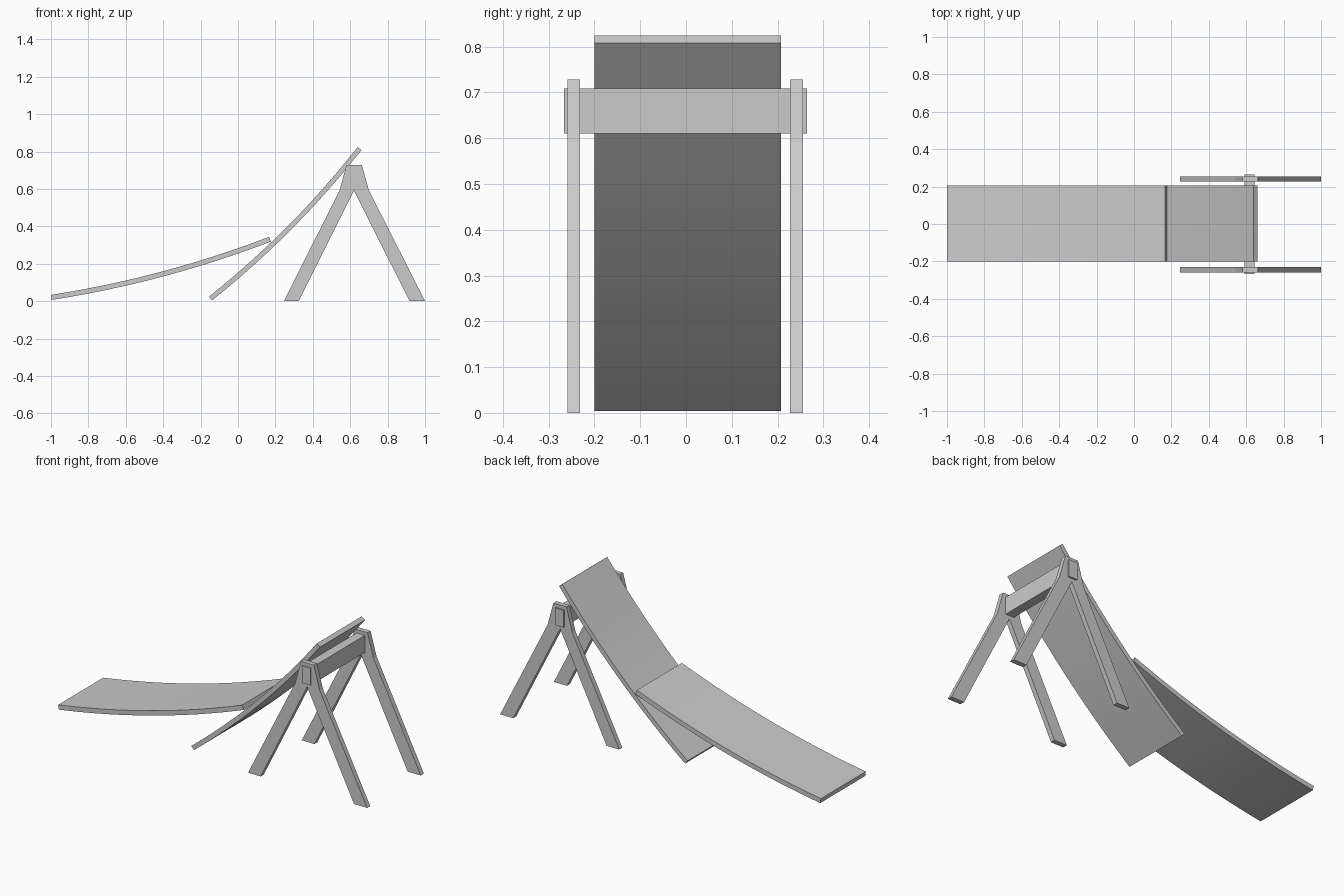
import bpy, math
from mathutils import Vector

if "Cube" in bpy.data.objects:
    bpy.data.objects.remove(bpy.data.objects["Cube"])


def extrude_profile(name, pts, y0, y1):
    """Closed x-z outline (counter-clockwise seen from the front) extruded along y."""
    n = len(pts)
    verts = [(x, y0, z) for x, z in pts] + [(x, y1, z) for x, z in pts]
    faces = [list(range(n)), list(range(2 * n - 1, n - 1, -1))]
    faces += [[i, i + n, (i + 1) % n + n, (i + 1) % n] for i in range(n)]
    mesh = bpy.data.meshes.new(name)
    mesh.from_pydata(verts, [], faces)
    obj = bpy.data.objects.new(name, mesh)
    bpy.context.collection.objects.link(obj)
    return obj


def curved_panel(name, start, end, sag, thick, segments=12):
    """Sheet bent along an arc between two points, sagging below the chord."""
    a, b = Vector(start), Vector(end)
    chord = b - a
    along = chord.normalized()
    down = Vector((along.y, -along.x))
    lower, upper = [], []
    for i in range(segments + 1):
        t = i / segments
        p = a + chord * t + down * (4 * sag * t * (1 - t))
        tangent = (chord + down * (4 * sag * (1 - 2 * t))).normalized()
        normal = Vector((-tangent.y, tangent.x))
        lower.append(tuple(p - normal * thick / 2))
        upper.append(tuple(p + normal * thick / 2))
    obj = extrude_profile(name, lower + upper[::-1], -0.20, 0.207)
    bpy.context.view_layer.objects.active = obj
    obj.select_set(True)
    bpy.ops.object.shade_smooth_by_angle(angle=math.radians(30))
    obj.select_set(False)
    return obj


# Two curved ramp boards
curved_panel("lower_ramp", (-0.998, 0.02), (0.171, 0.331), 0.032, 0.027)
curved_panel("upper_ramp", (-0.147, 0.014), (0.65, 0.816), 0.033, 0.026)

# A-shaped trestle frames
frame = [(0.245, 0), (0.325, 0), (0.62, 0.592), (0.917, 0), (1.0, 0),
         (0.70, 0.592), (0.662, 0.728), (0.58, 0.728), (0.543, 0.592)]
extrude_profile("front_trestle", frame, -0.259, -0.231)
extrude_profile("back_trestle", frame, 0.227, 0.255)

# Crossbeam through the trestle tops
extrude_profile("crossbeam", [(0.592, 0.61), (0.645, 0.61), (0.645, 0.708), (0.592, 0.708)],
                -0.266, 0.264)
